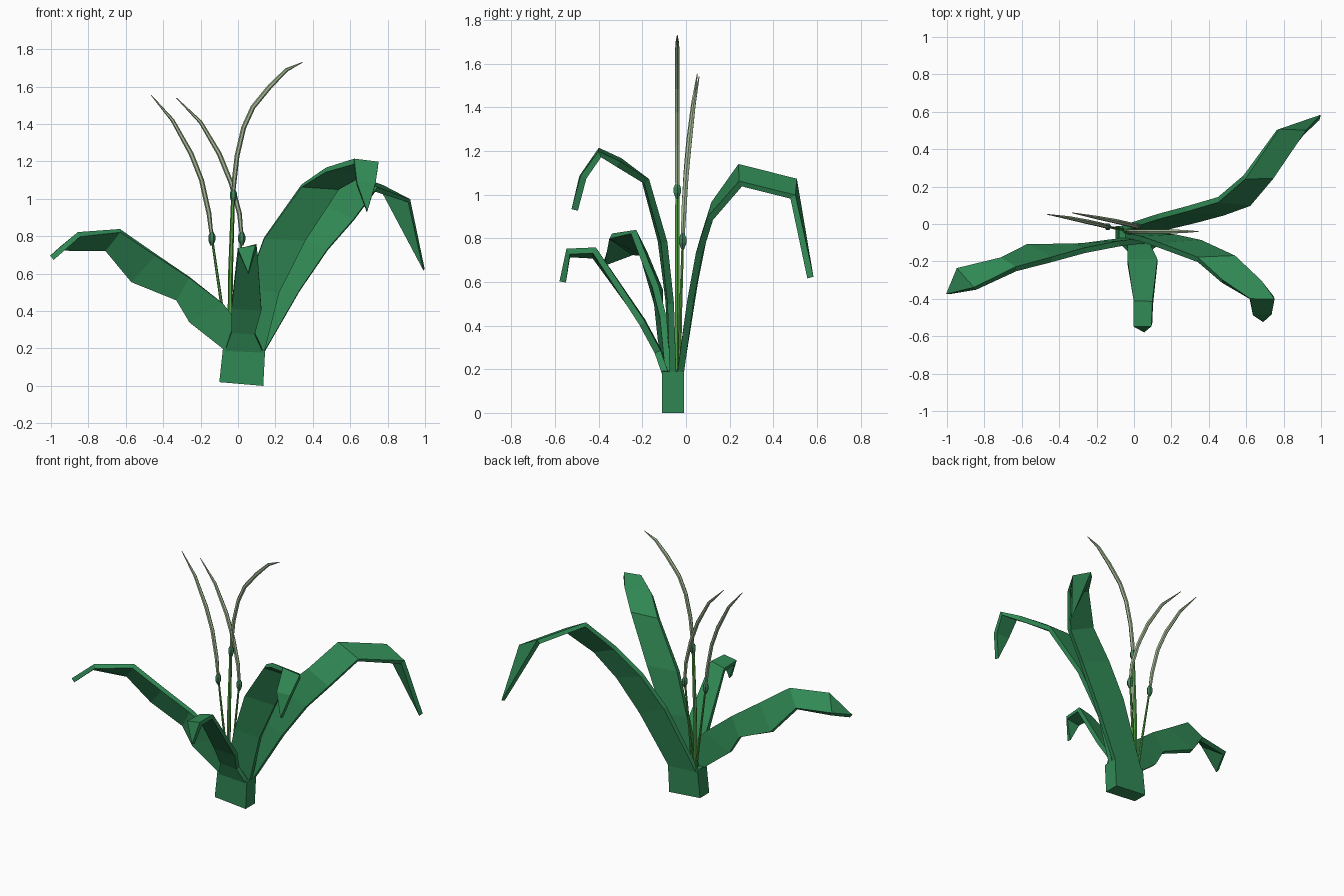
import bpy, bmesh, math
from mathutils import Vector


def material(name, rgb):
    m = bpy.data.materials.new(name)
    m.diffuse_color = (*rgb, 1)
    return m


LEAF = material("leaf green", (0.03, 0.25, 0.09))
STEM = material("stem green", (0.09, 0.36, 0.06))
KNOB = material("bud green", (0.05, 0.22, 0.10))
SPIKE = material("pale spike", (0.36, 0.47, 0.29))


def finish(bm, name, mat):
    bmesh.ops.recalc_face_normals(bm, faces=bm.faces)
    me = bpy.data.meshes.new(name)
    bm.to_mesh(me)
    bm.free()
    me.materials.append(mat)
    ob = bpy.data.objects.new(name, me)
    bpy.context.collection.objects.link(ob)
    return ob


def leaf(name, rows, tip, thick=0.03):
    """Bent strip through pairs of edge points, ending in a point."""
    bm = bmesh.new()
    pairs = [[bm.verts.new(p) for p in row] for row in rows]
    for (a, b), (c, d) in zip(pairs, pairs[1:]):
        bm.faces.new((a, b, d, c))
    bm.faces.new((*pairs[-1], bm.verts.new(tip)))
    ob = finish(bm, name, LEAF)
    mod = ob.modifiers.new("thickness", 'SOLIDIFY')
    mod.thickness = thick
    mod.offset = 0


def tube(name, pts, radii, mat, sides=6):
    """Sweep a small polygon along a path with varying radius."""
    bm = bmesh.new()
    pts = [Vector(p) for p in pts]
    rings = []
    for i, (p, r) in enumerate(zip(pts, radii)):
        t = (pts[min(i + 1, len(pts) - 1)] - pts[max(i - 1, 0)]).normalized()
        u = Vector((0, 1, 0)).cross(t).normalized()
        v = t.cross(u)
        rings.append([bm.verts.new(p + r * (u * math.cos(a) + v * math.sin(a)))
                      for a in (math.tau * k / sides for k in range(sides))])
    for r0, r1 in zip(rings, rings[1:]):
        for k in range(sides):
            n = (k + 1) % sides
            bm.faces.new((r0[k], r0[n], r1[n], r1[k]))
    bm.faces.new(rings[0])
    bm.faces.new(rings[-1])
    finish(bm, name, mat)


# Slightly skewed base block
bm = bmesh.new()
outline = [(-0.10, 0.02), (0.135, 0.0), (0.145, 0.19), (-0.08, 0.205)]
front = bm.faces.new([bm.verts.new((x, -0.11, z)) for x, z in outline])
ext = bmesh.ops.extrude_face_region(bm, geom=[front])
bmesh.ops.translate(bm, vec=(0, 0.10, 0),
                    verts=[g for g in ext["geom"] if isinstance(g, bmesh.types.BMVert)])
finish(bm, "base_block", LEAF)

# Leaves
leaf("back_right_leaf", [
    ((-0.07, -0.025, 0.19), (0.14, -0.025, 0.18)),
    ((0.13, 0.04, 0.60), (0.33, 0.02, 0.51)),
    ((0.28, 0.08, 0.80), (0.48, 0.06, 0.73)),
    ((0.45, 0.13, 0.96), (0.62, 0.11, 0.89)),
    ((0.59, 0.25, 1.13), (0.74, 0.25, 1.05)),
    ((0.77, 0.505, 1.06), (0.915, 0.49, 0.99))], (0.995, 0.57, 0.62))
leaf("front_right_leaf", [
    ((-0.05, -0.06, 0.19), (0.14, -0.06, 0.18)),
    ((0.04, -0.08, 0.52), (0.22, -0.07, 0.50)),
    ((0.14, -0.115, 0.79), (0.36, -0.10, 0.78)),
    ((0.34, -0.19, 1.07), (0.54, -0.18, 1.06)),
    ((0.47, -0.305, 1.155), (0.68, -0.31, 1.14)),
    ((0.62, -0.40, 1.20), (0.75, -0.395, 1.185)),
    ((0.635, -0.475, 1.08), (0.735, -0.47, 1.08))], (0.69, -0.51, 0.93))
leaf("front_leaf", [
    ((-0.07, -0.095, 0.19), (0.135, -0.095, 0.18)),
    ((-0.035, -0.13, 0.29), (0.09, -0.13, 0.28)),
    ((-0.035, -0.20, 0.42), (0.125, -0.20, 0.41)),
    ((0.0, -0.42, 0.72), (0.10, -0.42, 0.745)),
    ((0.0, -0.54, 0.725), (0.095, -0.54, 0.74))], (0.055, -0.565, 0.60))
leaf("left_leaf", [
    ((-0.07, -0.09, 0.19), (0.12, -0.08, 0.19)),
    ((-0.26, -0.115, 0.34), (-0.08, -0.105, 0.44)),
    ((-0.33, -0.12, 0.46), (-0.26, -0.14, 0.58)),
    ((-0.57, -0.12, 0.56), (-0.44, -0.19, 0.70)),
    ((-0.71, -0.19, 0.73), (-0.63, -0.24, 0.83)),
    ((-0.94, -0.24, 0.735), (-0.85, -0.345, 0.81))], (-0.995, -0.375, 0.685))

# Flower stalks: stem path, then spike path starting at the bud
stalks = {
    "middle": ([(-0.045, -0.04, 0.15), (-0.04, -0.04, 0.6), (-0.027, -0.04, 1.0)],
               [(-0.025, -0.04, 1.02), (-0.02, -0.04, 1.1), (-0.005, -0.04, 1.23),
                (0.03, -0.04, 1.38), (0.08, -0.04, 1.49), (0.17, -0.04, 1.6),
                (0.26, -0.04, 1.69), (0.345, -0.04, 1.73)], 0.013),
    "left": ([(-0.05, -0.03, 0.15), (-0.09, -0.025, 0.45), (-0.138, -0.015, 0.78)],
             [(-0.14, -0.015, 0.79), (-0.155, -0.01, 0.92), (-0.195, 0.0, 1.1),
              (-0.25, 0.012, 1.24), (-0.35, 0.033, 1.42), (-0.465, 0.052, 1.555)], 0.008),
    "right": ([(-0.03, -0.03, 0.15), (-0.01, -0.025, 0.45), (0.018, -0.015, 0.78)],
              [(0.02, -0.015, 0.79), (0.008, -0.01, 0.92), (-0.035, 0.0, 1.08),
               (-0.1, 0.015, 1.24), (-0.2, 0.035, 1.41), (-0.33, 0.06, 1.54)], 0.008),
}
for side, (stem, spike, r) in stalks.items():
    tube(side + "_stem", stem, [r, r, r * 0.8], STEM)
    n = len(spike)
    tube(side + "_spike", spike,
         [0.009] + [0.013] * (n - 3) + [0.010, 0.002], SPIKE)
    c = Vector(spike[0])
    tube(side + "_bud", [c + Vector((0, 0, h)) for h in (-0.04, -0.012, 0.012, 0.035)],
         [0.008, 0.019, 0.019, 0.008], KNOB)
